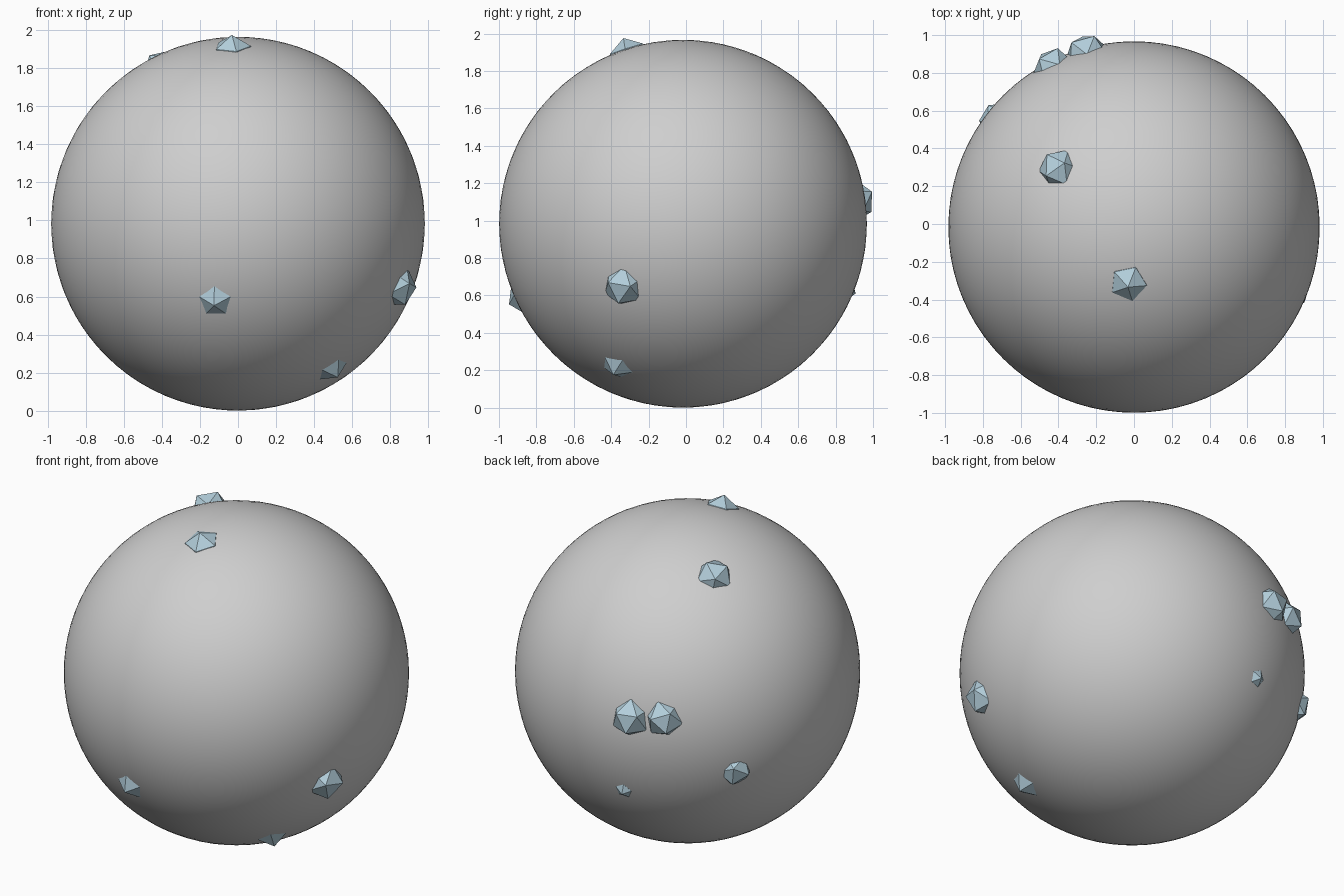
import bpy
from math import radians
from mathutils import Vector, Matrix

if "Cube" in bpy.data.objects:
    bpy.data.objects.remove(bpy.data.objects["Cube"], do_unlink=True)


def make_material(name, colour):
    mat = bpy.data.materials.new(name)
    mat.use_nodes = True
    mat.diffuse_color = (*colour, 1)
    mat.node_tree.nodes["Principled BSDF"].inputs["Base Color"].default_value = (*colour, 1)
    return mat


GREY = make_material("pale_grey", (0.62, 0.62, 0.62))
ICE = make_material("ice_blue", (0.45, 0.62, 0.71))

CENTRE = Vector((0, -0.016, 0.983))
RADIUS = 0.983

# Large smooth ball
bpy.ops.mesh.primitive_ico_sphere_add(subdivisions=5, radius=RADIUS, location=CENTRE)
ball = bpy.context.object
ball.name = "ball"
ball.data.materials.append(GREY)
bpy.ops.object.shade_smooth()


# Faceted crystal half sunk into the ball, with a corner or a face pointing outwards
def add_crystal(name, direction, size, depth, face_out, spin):
    out = Vector(direction).normalized()
    bpy.ops.mesh.primitive_ico_sphere_add(subdivisions=1, radius=size)
    crystal = bpy.context.object
    crystal.name = name
    axis = Vector((0, 0, 1))
    if face_out:
        axis = max(crystal.data.polygons, key=lambda p: p.normal.z).normal.copy()
    level = axis.rotation_difference(Vector((0, 0, 1))).to_matrix().to_4x4()
    aim = out.to_track_quat('Z', 'Y').to_matrix().to_4x4()
    place = Matrix.Translation(CENTRE + out * (RADIUS - depth))
    crystal.matrix_world = place @ aim @ Matrix.Rotation(radians(spin), 4, 'Z') @ level
    crystal.data.materials.append(ICE)


# name, direction from the ball centre, size, sunk depth, face outwards, spin
CRYSTALS = [
    ("front_crystal", (-0.12, -0.885, -0.41), 0.11, 0.06, False, 18),
    ("left_crystal", (0.86, -0.325, -0.34), 0.12, 0.045, True, 20),
    ("lower_left_crystal", (0.50, -0.355, -0.77), 0.105, 0.055, False, 40),
    ("upper_back_crystal", (-0.41, 0.315, 0.836), 0.115, 0.04, True, 10),
    ("top_crystal", (-0.03, -0.30, 0.935), 0.11, 0.05, False, 0),
    ("back_crystal", (-0.256, 0.94, 0.127), 0.12, 0.035, True, 30),
    ("back_right_crystal", (-0.441, 0.869, 0.142), 0.115, 0.035, True, 50),
    ("lower_right_crystal", (-0.755, 0.592, -0.212), 0.105, 0.05, True, 0),
    ("small_back_crystal", (-0.182, 0.895, -0.363), 0.105, 0.075, False, 10),
]
for crystal_spec in CRYSTALS:
    add_crystal(*crystal_spec)
